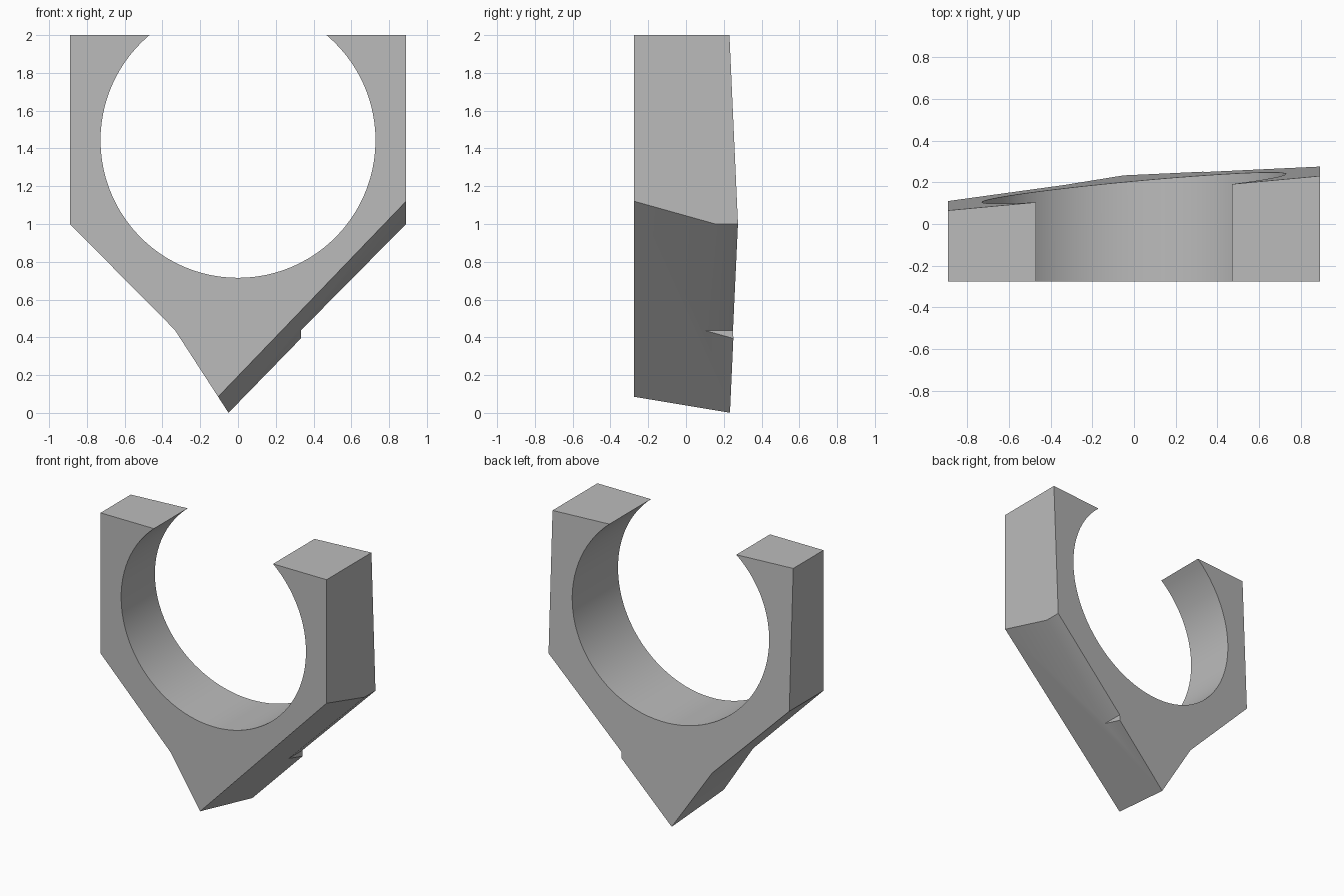
import bpy, bmesh, math
from mathutils import Vector

cube = bpy.data.objects.get("Cube")
if cube:
    bpy.data.objects.remove(cube, do_unlink=True)

FRONT, TOP, HALF = -0.275, 2.0, 0.89
HOLE_Z, HOLE_R, SEGMENTS = 1.443, 0.728, 72

# Plain grey material
grey = bpy.data.materials.new("grey")
grey.use_nodes = True
colour = (0.5, 0.5, 0.5, 1)
grey.diffuse_color = colour
grey.node_tree.nodes["Principled BSDF"].inputs["Base Color"].default_value = colour

# Outline of the open ring with its pointed foot
outline = [(-HALF, TOP), (-HALF, 1.0), (-0.335, 0.44), (0, -0.077),
           (0.333, -0.077), (0.333, 0.437), (HALF, 1.0), (HALF, TOP)]
start = math.asin((TOP - HOLE_Z) / HOLE_R)
sweep = math.pi + 2 * start
for i in range(SEGMENTS + 1):
    a = start - sweep * i / SEGMENTS
    outline.append((HOLE_R * math.cos(a), HOLE_Z + HOLE_R * math.sin(a)))

# Extrude the outline towards the back
bm = bmesh.new()
face = bm.faces.new([bm.verts.new((x, FRONT, z)) for x, z in outline])
extruded = bmesh.ops.extrude_face_region(bm, geom=[face])["geom"]
moved = [g for g in extruded if isinstance(g, bmesh.types.BMVert)]
bmesh.ops.translate(bm, verts=moved, vec=(0, 0.8, 0))
bmesh.ops.recalc_face_normals(bm, faces=bm.faces)


def slice_off(point, normal):
    """Remove everything on the normal's side and close the cut."""
    bmesh.ops.bisect_plane(bm, geom=bm.verts[:] + bm.edges[:] + bm.faces[:],
                           dist=1e-5, plane_co=point, plane_no=normal,
                           clear_outer=True)
    rim = [e for e in bm.edges if e.is_boundary]
    bmesh.ops.edgeloop_fill(bm, edges=rim)
    bmesh.ops.recalc_face_normals(bm, faces=bm.faces)


# Leaning back face, then the slanted underside
slice_off(Vector((0, 0.2375, 0)), Vector((-0.0927, 1, 0.045)))
slice_off(Vector((0, FRONT, 0.195)), Vector((1.04, -0.28, -1)))

mesh = bpy.data.meshes.new("clamp_ring")
bm.to_mesh(mesh)
bm.free()
mesh.materials.append(grey)
ring = bpy.data.objects.new("clamp_ring", mesh)
bpy.context.collection.objects.link(ring)

# Smooth bore, crisp outer edges
bpy.context.view_layer.objects.active = ring
ring.select_set(True)
bpy.ops.object.shade_smooth_by_angle(angle=math.radians(25))
